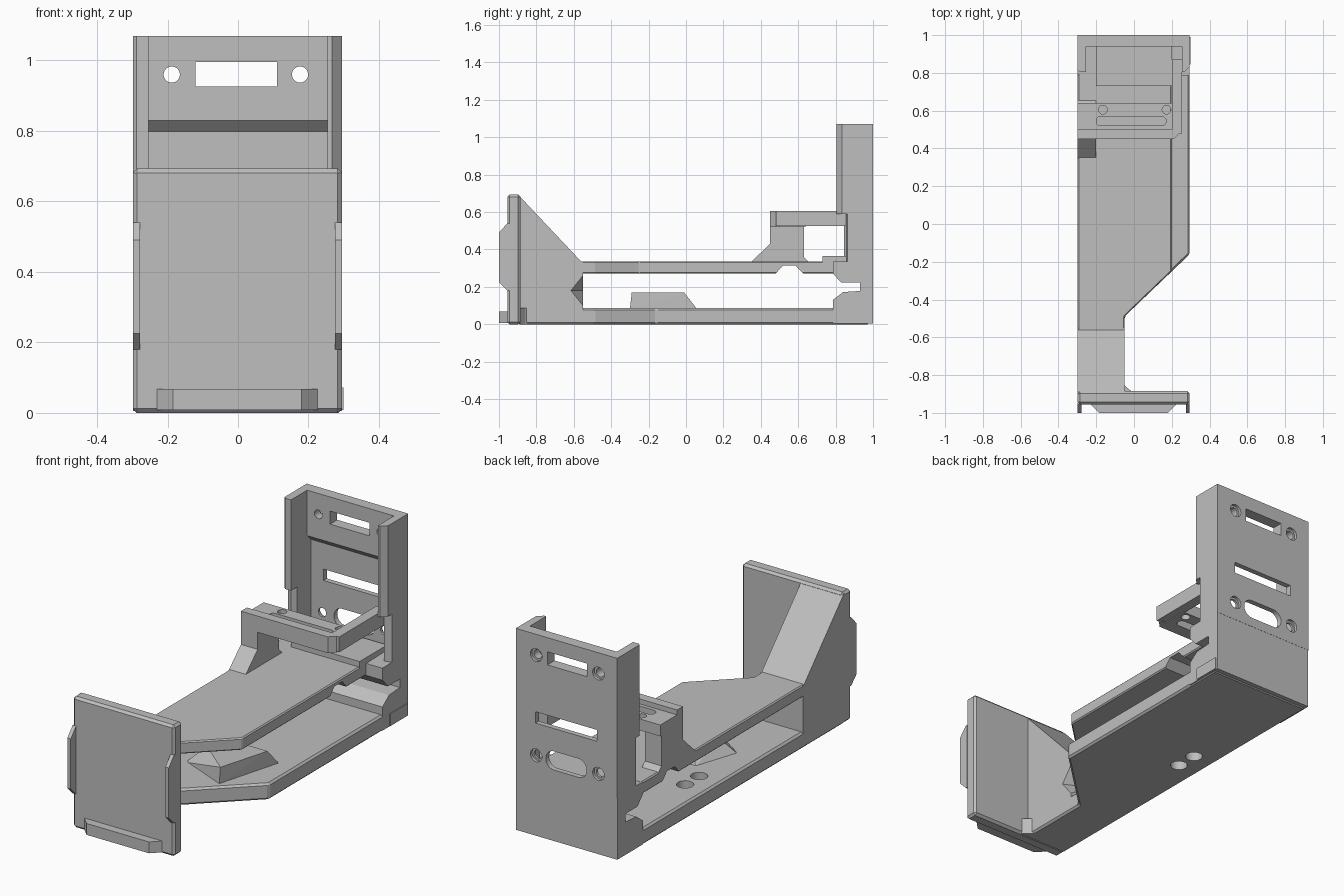
import bpy
import bmesh
from mathutils import Vector

old = bpy.data.objects.get("Cube")
if old:
    bpy.data.objects.remove(old, do_unlink=True)

grey = bpy.data.materials.new("plain_grey")
grey.use_nodes = True
colour = (0.52, 0.52, 0.52, 1)
grey.diffuse_color = colour
grey.node_tree.nodes["Principled BSDF"].inputs["Base Color"].default_value = colour


def finish(name, bm, bevel=0):
    bmesh.ops.recalc_face_normals(bm, faces=bm.faces)
    if bevel:
        bmesh.ops.bevel(bm, geom=list(bm.edges), offset=bevel, segments=1, affect='EDGES')
    mesh = bpy.data.meshes.new(name)
    bm.to_mesh(mesh)
    bm.free()
    mesh.materials.append(grey)
    obj = bpy.data.objects.new(name, mesh)
    bpy.context.collection.objects.link(obj)
    return obj


def prism(name, axis, pts, a, b, bevel=0):
    """Extrude a 2D outline along an axis from a to b."""
    place = {'x': lambda p, t: (t, p[0], p[1]),
             'y': lambda p, t: (p[0], t, p[1]),
             'z': lambda p, t: (p[0], p[1], t)}[axis]
    bm = bmesh.new()
    low = [bm.verts.new(place(p, a)) for p in pts]
    high = [bm.verts.new(place(p, b)) for p in pts]
    bm.faces.new(low)
    bm.faces.new(high)
    n = len(pts)
    for i in range(n):
        j = (i + 1) % n
        bm.faces.new((low[i], low[j], high[j], high[i]))
    return finish(name, bm, bevel)


def box(name, x, y, z, bevel=0):
    outline = [(x[0], y[0]), (x[1], y[0]), (x[1], y[1]), (x[0], y[1])]
    return prism(name, 'z', outline, z[0], z[1], bevel)


def hull(name, pts):
    bm = bmesh.new()
    for p in pts:
        bm.verts.new(p)
    bmesh.ops.convex_hull(bm, input=list(bm.verts))
    return finish(name, bm)


def rod(name, axis, centre, radius, a, b, stretch=0):
    """Round or stadium-shaped bar; stretch is half the straight length."""
    from math import cos, sin, tau
    pts = []
    for i in range(24):
        t = tau * (i + 0.5) / 24
        shift = stretch if cos(t) > 0 else -stretch
        pts.append((centre[0] + shift + radius * cos(t), centre[1] + radius * sin(t)))
    return prism(name, axis, pts, a, b)


def cut(target, cutter):
    cutter.hide_render = True
    mod = target.modifiers.new("cut", 'BOOLEAN')
    mod.operation = 'DIFFERENCE'
    mod.solver = 'EXACT'
    mod.object = cutter
    bpy.context.view_layer.objects.active = target
    bpy.ops.object.modifier_apply(modifier=mod.name)
    bpy.data.objects.remove(cutter, do_unlink=True)


L, R = -0.298, 0.295

# Floor with its angled corner and two screw holes
floor = prism("floor", 'z', [(L, -0.9), (-0.05, -0.9), (-0.05, -0.49), (R, -0.16),
                             (R, 0.98), (L, 0.98)], 0, 0.087, 0.01)
for y in (0.14, 0.257):
    cut(floor, rod("hole", 'z', (-0.175, y), 0.042, -0.1, 0.2))
hull("floor_bump", [(x, y, 0.08) for x, y in ((0.1, -0.3), (0.2, 0.06), (-0.1, 0.06), (-0.18, -0.18))]
     + [(x, y, 0.17) for x, y in ((0.1, -0.29), (0.18, -0.01), (-0.02, -0.01), (-0.09, -0.13))])

# Front plate with grip tabs and a foot
box("front_plate", (L, R), (-0.955, -0.885), (0, 0.693), 0.012)
for side, x in (("right", L), ("left", R - 0.02)):
    prism(side + "_grip_tab", 'x', [(-0.945, 0.18), (-0.955, 0.18), (-1, 0.225),
                                    (-1, 0.49), (-0.955, 0.54), (-0.945, 0.54)], x, x + 0.02)
prism("front_foot", 'z', [(-0.23, -0.945), (-0.23, -0.955), (-0.185, -1), (0.18, -1),
                          (0.225, -0.955), (0.225, -0.945)], 0.008, 0.068)
prism("plate_fillet", 'z', [(-0.06, -0.84), (-0.045, -0.86), (-0.01, -0.888), (-0.06, -0.89)], 0, 0.087)

# Solid gusset behind the front plate
gusset = prism("front_gusset", 'x', [(-0.9, 0.01), (-0.9, 0.685), (-0.89, 0.685), (-0.56, 0.335),
                                     (-0.55, 0.335), (-0.55, 0.01)], L, -0.05)
cut(gusset, hull("notch", [(-0.04, -0.62, 0.18), (-0.04, -0.54, 0.28), (-0.04, -0.54, 0.08),
                           (-0.2, -0.54, 0.18)]))

# Raised shelf with a channel across its underside
shelf = prism("shelf", 'z', [(L, -0.57), (-0.05, -0.57), (-0.05, -0.49), (0.2, -0.25),
                             (0.2, 0.8), (L, 0.8)], 0.272, 0.336, 0.006)
cut(shelf, prism("channel", 'x', [(0.48, 0.25), (0.48, 0.272), (0.52, 0.315), (0.585, 0.315),
                                  (0.625, 0.272), (0.625, 0.25)], -0.4, 0.4))
box("shelf_step", (-0.2, 0.2), (0.73, 0.96), (0.33, 0.366))

# Lower back block with a grooved front
prism("back_block", 'x', [(0.999, 0.005), (0.999, 0.34), (0.785, 0.335), (0.785, 0.272), (0.83, 0.222),
                          (0.93, 0.222), (0.93, 0.178), (0.84, 0.172), (0.785, 0.13), (0.785, 0.005)],
      L, R)
box("back_key", (0.27, 0.3), (0.845, 0.99), (0.008, 0.072))

# Back wall: thicker upper band, slots and countersunk holes
wall = box("back_wall", (L, R), (0.94, 1), (0.33, 1.07))
cut(wall, prism("recess", 'x', [(0.9, 0.345), (0.9, 0.87), (0.94, 0.83), (0.972, 0.798),
                                (0.972, 0.345)], -0.254, 0.254))
cut(wall, box("slot", (-0.12, 0.11), (0.9, 1.1), (0.926, 0.995)))
cut(wall, box("slot", (-0.18, 0.18), (0.9, 1.1), (0.6, 0.66)))
cut(wall, rod("slot", 'y', (0, 0.43), 0.05, 0.9, 1.1, 0.07))
for z in (0.43, 0.96):
    for x in (-0.188, 0.176):
        cut(wall, rod("hole", 'y', (x, z), 0.023, 0.9, 1.1))
        cut(wall, rod("sink", 'y', (x, z), 0.034, 0.985, 1.1))

# Side flanges of the back wall
for side, s in (("right", -1), ("left", 1)):
    edge = R if s > 0 else -L
    c = 0.028 if s > 0 else 0.01
    outline = [(s * x, y) for x, y in ((0.254, 0.999), (0.254, 0.805), (edge - c, 0.805),
                                       (edge, 0.805 + c), (edge, 0.999))]
    prism(side + "_upper_flange", 'z', outline, 0.59, 1.07)
    low = [(x, max(y, 0.855)) if y < 0.81 else (x, y + 0.03 if y < 0.9 else y) for x, y in outline]
    prism(side + "_lower_flange", 'z', low, 0.33, 0.6)

# Bracket over the shelf: front bar, slotted plate, side arm and strut
prism("bracket_bar", 'z', [(L, 0.45), (0.21, 0.45), (0.24, 0.48), (0.24, 0.5), (L, 0.5)], 0.52, 0.606)
plate = box("bracket_plate", (L, 0.21), (0.49, 0.64), (0.52, 0.58))
cut(plate, rod("slot", 'z', (-0.015, 0.545), 0.025, 0.4, 0.7, 0.16))
for x in (-0.165, 0.172):
    cut(plate, rod("hole", 'z', (x, 0.605), 0.023, 0.4, 0.7))
box("bracket_arm", (0.2, 0.255), (0.48, 0.87), (0.525, 0.606))
prism("bracket_strut", 'x', [(0.345, 0.33), (0.45, 0.43), (0.45, 0.53), (0.63, 0.53),
                             (0.63, 0.36), (0.66, 0.33)], L, -0.2)
